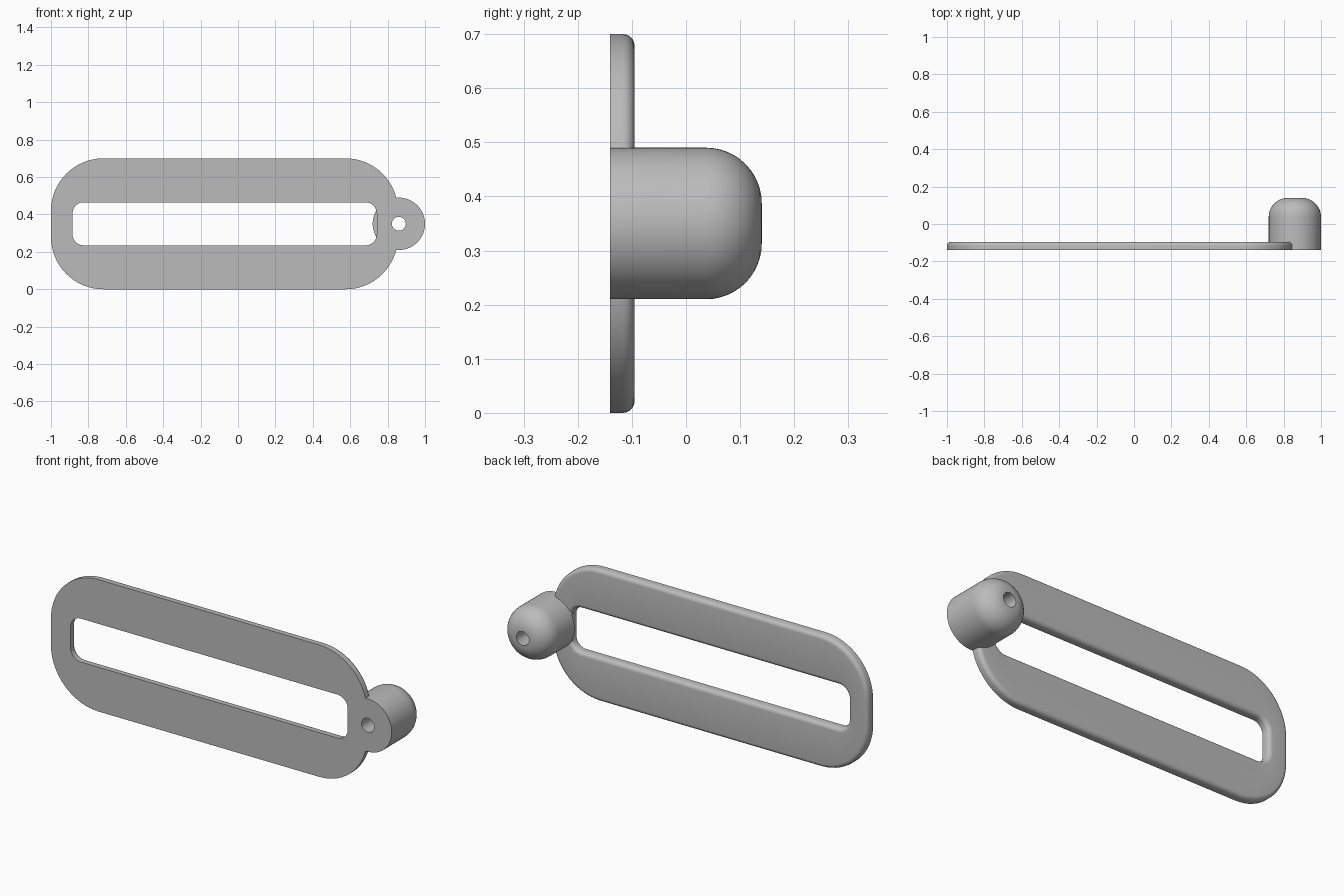
import bpy, bmesh
from math import sin, cos, pi

if "Cube" in bpy.data.objects:
    bpy.data.objects.remove(bpy.data.objects["Cube"])

FRONT, PLATE_BACK, BOSS_BACK = -0.14, -0.095, 0.14
OUTER = (-1.0, 0.855, 0.0, 0.70, 0.28)       # x0, x1, z0, z1, corner radius
SLOT = (-0.885, 0.742, 0.235, 0.465, 0.06)
CENTRE = (0.86, 0.35)
BOSS_R, HOLE_R, SEGS = 0.14, 0.037, 64

grey = bpy.data.materials.new("plain grey")
grey.use_nodes = True
grey.diffuse_color = (0.5, 0.5, 0.5, 1)
grey.node_tree.nodes["Principled BSDF"].inputs["Base Color"].default_value = (0.5, 0.5, 0.5, 1)


def rounded_loop(rect, y, inset=0.0, steps=16):
    """Rounded rectangle at depth y, shrunk by inset."""
    x0, x1, z0, z1, r = rect
    corners = [(x1 - r, z1 - r), (x0 + r, z1 - r), (x0 + r, z0 + r), (x1 - r, z0 + r)]
    loop = []
    for k, (cx, cz) in enumerate(corners):
        for i in range(steps + 1):
            a = (k + i / steps) * pi / 2
            loop.append((cx + (r - inset) * cos(a), y, cz + (r - inset) * sin(a)))
    return loop


def circle(radius, y):
    angles = [2 * pi * i / SEGS for i in range(SEGS)]
    return [(CENTRE[0] + radius * cos(a), y, CENTRE[1] + radius * sin(a)) for a in angles]


def loft(name, loops, closed):
    """Join loops into a solid, either as a closed ring or with capped ends."""
    bm = bmesh.new()
    rings = [[bm.verts.new(p) for p in loop] for loop in loops]
    pairs = list(zip(rings, rings[1:]))
    if closed:
        pairs.append((rings[-1], rings[0]))
    else:
        bm.faces.new(rings[0])
        bm.faces.new(rings[-1])
    for a, b in pairs:
        for i in range(len(a)):
            j = (i + 1) % len(a)
            bm.faces.new((a[i], a[j], b[j], b[i]))
    bmesh.ops.recalc_face_normals(bm, faces=bm.faces)
    mesh = bpy.data.meshes.new(name)
    bm.to_mesh(mesh)
    bm.free()
    mesh.materials.append(grey)
    obj = bpy.data.objects.new(name, mesh)
    bpy.context.collection.objects.link(obj)
    return obj


def cut_and_smooth(obj, cutter):
    """Subtract the cutter, remove it and shade the result."""
    bpy.ops.object.select_all(action='DESELECT')
    obj.select_set(True)
    bpy.context.view_layer.objects.active = obj
    mod = obj.modifiers.new("cut", 'BOOLEAN')
    mod.operation, mod.solver, mod.object = 'DIFFERENCE', 'EXACT', cutter
    bpy.ops.object.modifier_apply(modifier=mod.name)
    bpy.data.objects.remove(cutter)
    bpy.ops.object.shade_smooth_by_angle(angle=pi / 6)


# Slotted plate, rounded along its back edges
fillet = 0.022
arc = [(PLATE_BACK - fillet * (1 - sin(t)), fillet * (1 - cos(t)))
       for t in [i * pi / 12 for i in range(7)]]
outside = [rounded_loop(OUTER, FRONT)] + [rounded_loop(OUTER, y, d) for y, d in arc]
inside = [rounded_loop(SLOT, FRONT)] + [rounded_loop(SLOT, y, -d) for y, d in arc]
plate = loft("slotted_plate", outside + inside[::-1], True)
hole = loft("hole_cutter", [circle(HOLE_R, y) for y in (-0.3, 0.3)], False)
cut_and_smooth(plate, hole)

# Domed boss with a through hole, trimmed where it crosses the slot
dome = BOSS_R - HOLE_R
profile = [(HOLE_R, FRONT), (BOSS_R, FRONT)]
profile += [(HOLE_R + dome * cos(t), BOSS_BACK - dome * (1 - sin(t)))
            for t in [i * pi / 24 for i in range(13)]]
boss = loft("domed_boss", [circle(r, y) for r, y in profile], True)
slot = loft("slot_cutter", [rounded_loop(SLOT, y) for y in (-0.3, PLATE_BACK)], False)
cut_and_smooth(boss, slot)
